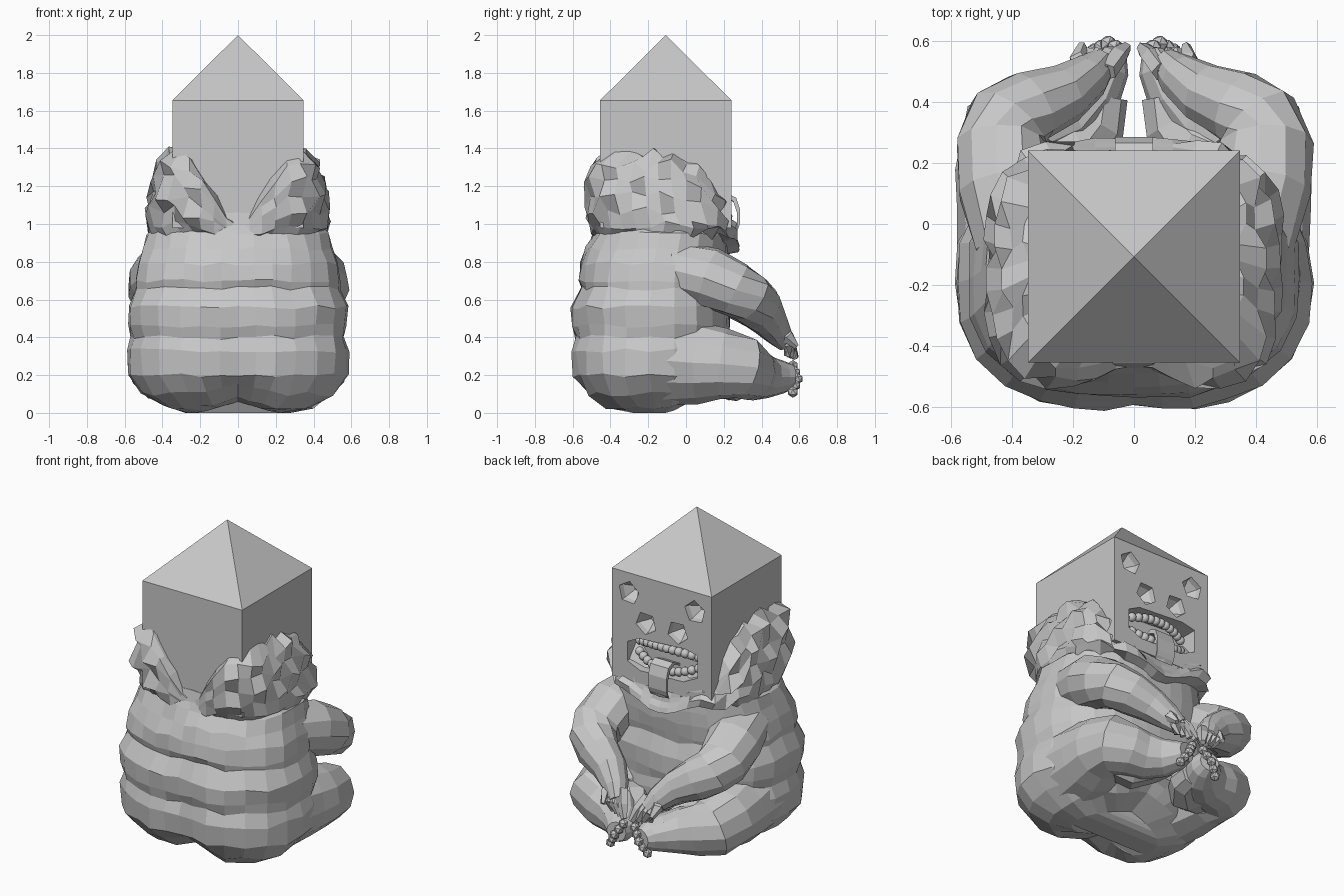
import bpy, bmesh, math, random
from mathutils import Vector, Matrix

random.seed(4)
old = bpy.data.objects.get("Cube")
if old:
    bpy.data.objects.remove(old)

stone = bpy.data.materials.new("stone grey")
stone.use_nodes = True
GREY = (0.58, 0.58, 0.58, 1)
stone.diffuse_color = GREY
stone.node_tree.nodes["Principled BSDF"].inputs["Base Color"].default_value = GREY


def finish(name, bm):
    bmesh.ops.recalc_face_normals(bm, faces=bm.faces)
    me = bpy.data.meshes.new(name)
    bm.to_mesh(me)
    bm.free()
    me.materials.append(stone)
    ob = bpy.data.objects.new(name, me)
    bpy.context.collection.objects.link(ob)
    return ob


def loft(name, rings):
    """Skin a list of closed rings and cap both ends."""
    bm = bmesh.new()
    loops = [[bm.verts.new(p) for p in ring] for ring in rings]
    n = len(loops[0])
    for a, b in zip(loops, loops[1:]):
        for i in range(n):
            j = (i + 1) % n
            bm.faces.new((a[i], a[j], b[j], b[i]))
    for end in (loops[0], loops[-1]):
        bmesh.ops.triangle_fill(bm, edges=[bm.edges.get((end[i], end[(i + 1) % n])) for i in range(n)])
    return finish(name, bm)


def tube(name, pts, sides=9, jitter=0.0):
    """Tapered limb through (x, y, z, radius) points."""
    pos = [Vector(p[:3]) for p in pts]
    rings = []
    for k, p in enumerate(pos):
        t = (pos[min(k + 1, len(pos) - 1)] - pos[max(k - 1, 0)]).normalized()
        u = t.cross(Vector((0, 0, 1))).normalized()
        v = u.cross(t)
        ring = []
        for i in range(sides):
            a = math.tau * i / sides
            r = pts[k][3] * (1 + random.uniform(-jitter, jitter))
            ring.append(p + (u * math.cos(a) + v * math.sin(a)) * r)
        rings.append(ring)
    return loft(name, rings)


def mirrored(pts, s):
    return [(s * p[0], *p[1:]) for p in pts]


def oval(a, hw, y0, y1, n):
    """Point on a rounded-square outline, evenly spaced by angle."""
    c, s, hy = math.cos(a), math.sin(a), (y1 - y0) / 2
    r = (abs(c / hw) ** n + abs(s / hy) ** n) ** (-1 / n)
    return r * c, (y0 + y1) / 2 + r * s


# Torso with stacked rolls: height, half width, back, front
ROLLS = [(0.0, 0.28, -0.32, -0.02), (0.03, 0.40, -0.45, 0.12), (0.10, 0.51, -0.54, 0.18),
         (0.20, 0.58, -0.605, 0.22), (0.33, 0.585, -0.615, 0.23), (0.40, 0.565, -0.595, 0.22),
         (0.46, 0.58, -0.61, 0.23), (0.56, 0.58, -0.615, 0.23), (0.66, 0.545, -0.565, 0.2),
         (0.70, 0.545, -0.575, 0.21), (0.79, 0.53, -0.565, 0.22), (0.87, 0.505, -0.53, 0.22),
         (0.95, 0.485, -0.49, 0.22), (1.0, 0.42, -0.475, 0.2), (1.05, 0.34, -0.455, 0.2)]
SEG = 28
rings = []
for z, hw, y0, y1 in ROLLS:
    ring = []
    for i in range(SEG):
        x, y = oval(math.tau * i / SEG, hw, y0, y1, 2.5)
        cleft = max(0, 1 - abs(x) / 0.2) * max(0, 1 - z / 0.8)
        if y < -0.1:
            y += 0.05 * cleft
        lift = 0.06 * cleft if z < 0.15 else 0
        lift += max(0, y + 0.1) * max(0, 0.35 - 1.5 * z)
        wobble = random.uniform(0.985, 1.012)
        ring.append((x * wobble, y * wobble, z + lift + random.uniform(-0.012, 0.012) * (z > 0)))
    rings.append(ring)
loft("torso", rings)

# Craggy mane hugging the head: high at the sides and back corners, low in the middle
SEG = 40
MANE = [(0.0, 0.46, -0.46, 0.2, 2.8), (0.12, 0.48, -0.5, 0.28, 3), (0.3, 0.475, -0.53, 0.27, 3.5),
        (0.48, 0.465, -0.535, 0.25, 4), (0.66, 0.445, -0.535, 0.24, 4.5), (0.84, 0.42, -0.53, 0.235, 5),
        (1.0, 0.35, -0.46, 0.225, 8), (1.0, 0.3, -0.4, 0.15, 8)]
rings = []
for k, (t, hw, y0, y1, square) in enumerate(MANE):
    ring = []
    for i in range(SEG):
        a = math.tau * i / SEG
        x, y = oval(a, hw, y0, y1, square)
        side = min(1, max(0, abs(x) - 0.05) / 0.23) ** 0.7
        front = min(1, max(0, (y + 0.05) / 0.27))
        top = 1.0 + 0.38 * side * (1 - 0.6 * front)
        if front > 0.9:
            top = 1.0 + 0.14 * side ** 3
        low = 0.93 - 0.1 * (1 - side) * front
        rough = side if front < 0.9 else side ** 3
        bump = rough * (0.04 if (i // 2 + k) % 2 else -0.045) if 1 < k < 7 else 0
        bump += random.uniform(-0.015, 0.015)
        z = low + (top - low) * t + random.uniform(-0.035, 0.035) * rough
        if y < -0.4:
            y = max(y, -0.465 - 0.085 * side)
        ring.append((x * (1 + bump), y + (y + 0.13) * bump, z))
    rings.append(ring)
loft("mane", rings)

# Block head with a pyramid top
MID = -0.107
bm = bmesh.new()
bmesh.ops.create_cube(bm, size=1, matrix=Matrix.Translation((0, MID, 1.317)) @ Matrix.Diagonal((0.695, 0.695, 0.676, 1)))
top = max(bm.faces, key=lambda f: f.calc_center_median().z)
bmesh.ops.poke(bm, faces=[top])
max(bm.verts, key=lambda v: (abs(v.co.x) < 0.01) + v.co.z).co.z = 2.0
head = finish("head", bm)
FACE = 0.24


def carve(cutter):
    cutter.hide_render = True
    mod = head.modifiers.new("carve", "BOOLEAN")
    mod.operation, mod.solver, mod.object = "DIFFERENCE", "EXACT", cutter
    bpy.context.view_layer.objects.active = head
    bpy.ops.object.modifier_apply(modifier=mod.name)
    bpy.data.objects.remove(cutter)


# Four five-sided eye pits
for s in (1, -1):
    for x, z, turn in ((0.23, 1.53, 0.4), (0.11, 1.367, 1.0)):
        shape = [(math.cos(turn + math.tau * i / 5), math.sin(turn + math.tau * i / 5)) for i in range(5)]
        carve(loft("eye_cutter", [[(s * (x + r * c), y, z + r * d) for c, d in shape]
                                  for y, r in ((FACE + 0.02, 0.076), (FACE - 0.03, 0.066), (FACE - 0.08, 0.02))]))

# Mouth opening
outline = [(-0.25, 1.12), (-0.15, 1.07), (0.15, 1.06), (0.24, 1.1), (0.24, 1.22), (0.16, 1.26), (-0.16, 1.28), (-0.25, 1.26)]
carve(loft("mouth_cutter", [[(x, y, z) for x, z in outline] for y in (FACE + 0.02, FACE - 0.13)]))

# Rows of round teeth
bm = bmesh.new()
for count, base, bend in ((12, 1.235, 0.025), (12, 1.095, -0.045)):
    for i in range(count):
        u = 2 * i / (count - 1) - 1
        spot = (0.205 * u, FACE - 0.025 - 0.05 * u * u, base - bend * u * u)
        bmesh.ops.create_uvsphere(bm, u_segments=10, v_segments=6, radius=0.027, matrix=Matrix.Translation(spot))
teeth = finish("teeth", bm)
teeth.data.polygons.foreach_set("use_smooth", [True] * len(teeth.data.polygons))

# Hanging tongue
TONGUE = [(0.13, 1.12), (0.22, 1.16), (0.265, 1.14), (0.285, 1.08), (0.285, 1.0), (0.275, 0.97)]
loft("tongue", [[(-0.063, y, z), (0.063, y, z), (0.063, y - 0.015, z - 0.02), (0.0, y - 0.01, z - 0.025),
                 (-0.063, y - 0.015, z - 0.02)] for y, z in TONGUE])

# Limbs, hands and feet
ARM = [(0.3, -0.25, 0.74, 0.1), (0.385, -0.04, 0.76, 0.145), (0.42, 0.12, 0.715, 0.16), (0.435, 0.26, 0.65, 0.15),
       (0.415, 0.33, 0.61, 0.14), (0.34, 0.385, 0.56, 0.125), (0.23, 0.43, 0.5, 0.1), (0.15, 0.485, 0.43, 0.075),
       (0.105, 0.53, 0.37, 0.05)]
LEG = [(0.28, -0.3, 0.3, 0.2), (0.335, -0.1, 0.28, 0.245), (0.37, 0.08, 0.265, 0.215), (0.395, 0.2, 0.26, 0.19),
       (0.395, 0.3, 0.24, 0.17), (0.32, 0.33, 0.22, 0.15), (0.22, 0.365, 0.2, 0.135), (0.14, 0.44, 0.19, 0.11),
       (0.095, 0.52, 0.19, 0.085), (0.085, 0.57, 0.19, 0.06)]
SHIN = [(0.36, 0.2, 0.24, 0.13), (0.2, 0.26, 0.2, 0.14), (0.125, 0.33, 0.19, 0.1), (0.11, 0.42, 0.19, 0.09)]
for s, label in ((1, "left"), (-1, "right")):
    tube(label + "_arm", mirrored(ARM, s), 11, 0.05)
    tube(label + "_leg", mirrored(LEG, s), 12, 0.03)
    tube(label + "_shin", mirrored(SHIN, s), 9, 0.04)
    for i in range(4):
        tip = 0.025 + 0.035 * i
        finger = [(0.09 + 0.02 * i, 0.5, 0.43, 0.035), (0.055 + 0.03 * i, 0.55, 0.36, 0.034),
                  (tip, 0.58 - 0.015 * i, 0.29 + 0.004 * i, 0.018)]
        tube(f"{label}_finger_{i + 1}", mirrored(finger, s), 5)
    thumb = [(0.15, 0.5, 0.43, 0.04), (0.18, 0.54, 0.4, 0.035), (0.17, 0.585, 0.35, 0.015)]
    tube(label + "_thumb", mirrored(thumb, s), 5)
    bm = bmesh.new()
    for i in range(5):
        spot = (s * (0.04 + 0.022 * i), 0.59 - 0.012 * abs(i - 2), 0.25 - 0.035 * i)
        bmesh.ops.create_icosphere(bm, subdivisions=1, radius=0.03, matrix=Matrix.Translation(spot))
    finish(label + "_toes", bm)
